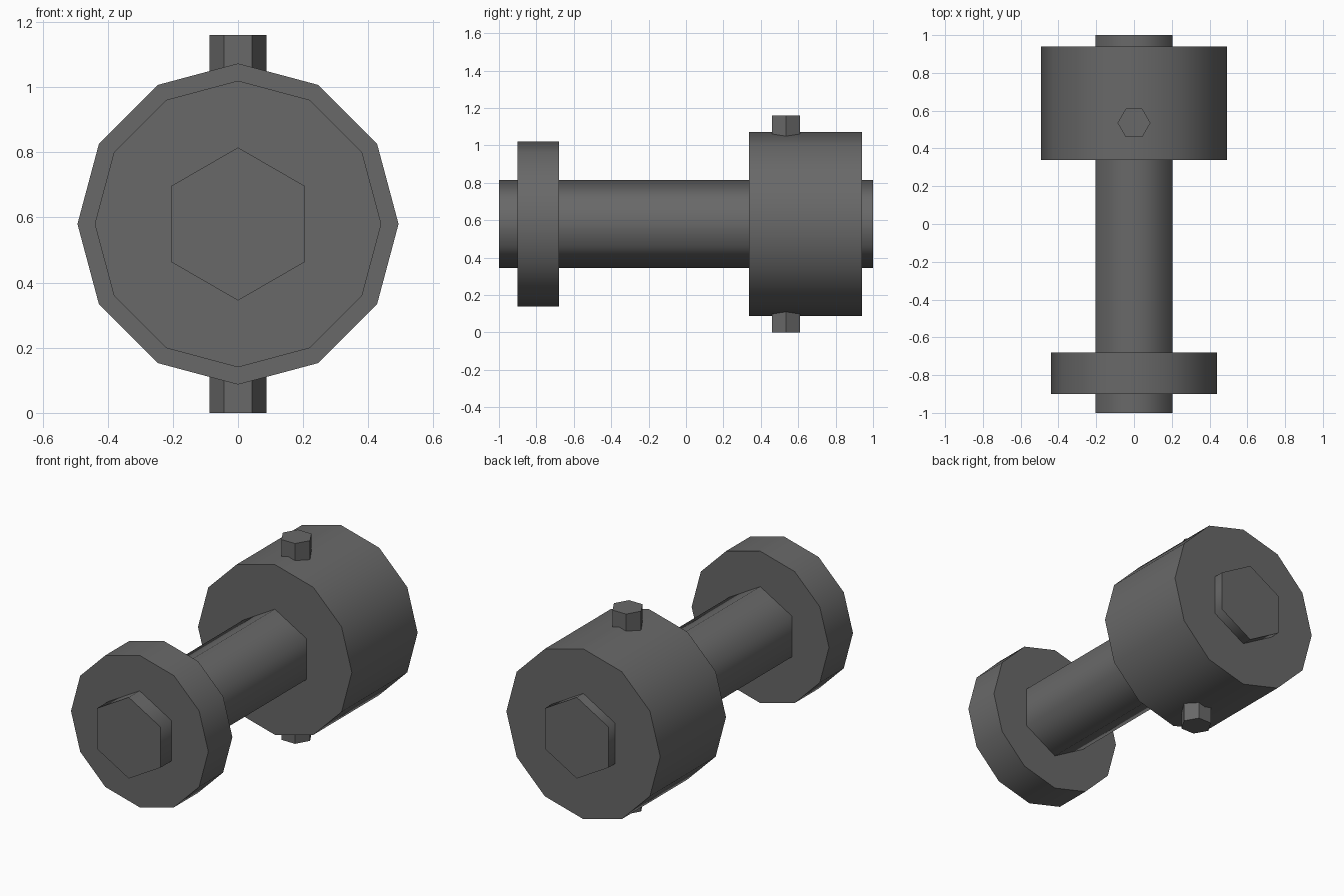
import bpy, math
from mathutils import Matrix

if "Cube" in bpy.data.objects:
    bpy.data.objects.remove(bpy.data.objects["Cube"])

AXIS_Z = 0.58

metal = bpy.data.materials.new("dark_grey_metal")
metal.diffuse_color = (0.14, 0.14, 0.14, 1)
metal.use_nodes = True
metal.node_tree.nodes["Principled BSDF"].inputs["Base Color"].default_value = metal.diffuse_color


def prism(name, sides, radius, start, end, along_y=True, offset=0.0, smooth=None):
    """Regular prism: along y about the main axis, or upright at y = offset."""
    bpy.ops.mesh.primitive_cylinder_add(vertices=sides, radius=radius, depth=end - start)
    ob = bpy.context.object
    ob.name = name
    mid = (start + end) / 2
    if along_y:
        # a corner points straight up
        ob.data.transform(Matrix.Translation((0, mid, AXIS_Z)) @ Matrix.Rotation(math.pi / 2, 4, 'X'))
    else:
        # a corner points sideways along x
        ob.data.transform(Matrix.Translation((0, offset, mid)) @ Matrix.Rotation(math.pi / 2, 4, 'Z'))
    ob.data.materials.append(metal)
    if smooth:
        bpy.ops.object.shade_smooth_by_angle(angle=math.radians(smooth))
    return ob


# hexagonal shaft, softly shaded around its sides
prism("shaft", 6, 0.235, -1.0, 1.0, smooth=65)
# thin flange at the front, wide collar at the back
prism("front_flange", 12, 0.44, -0.90, -0.68, smooth=40)
prism("rear_collar", 12, 0.493, 0.338, 0.94, smooth=40)
# locking pin passing right through the collar
prism("locking_pin", 6, 0.087, 0.0, 1.16, along_y=False, offset=0.535)
